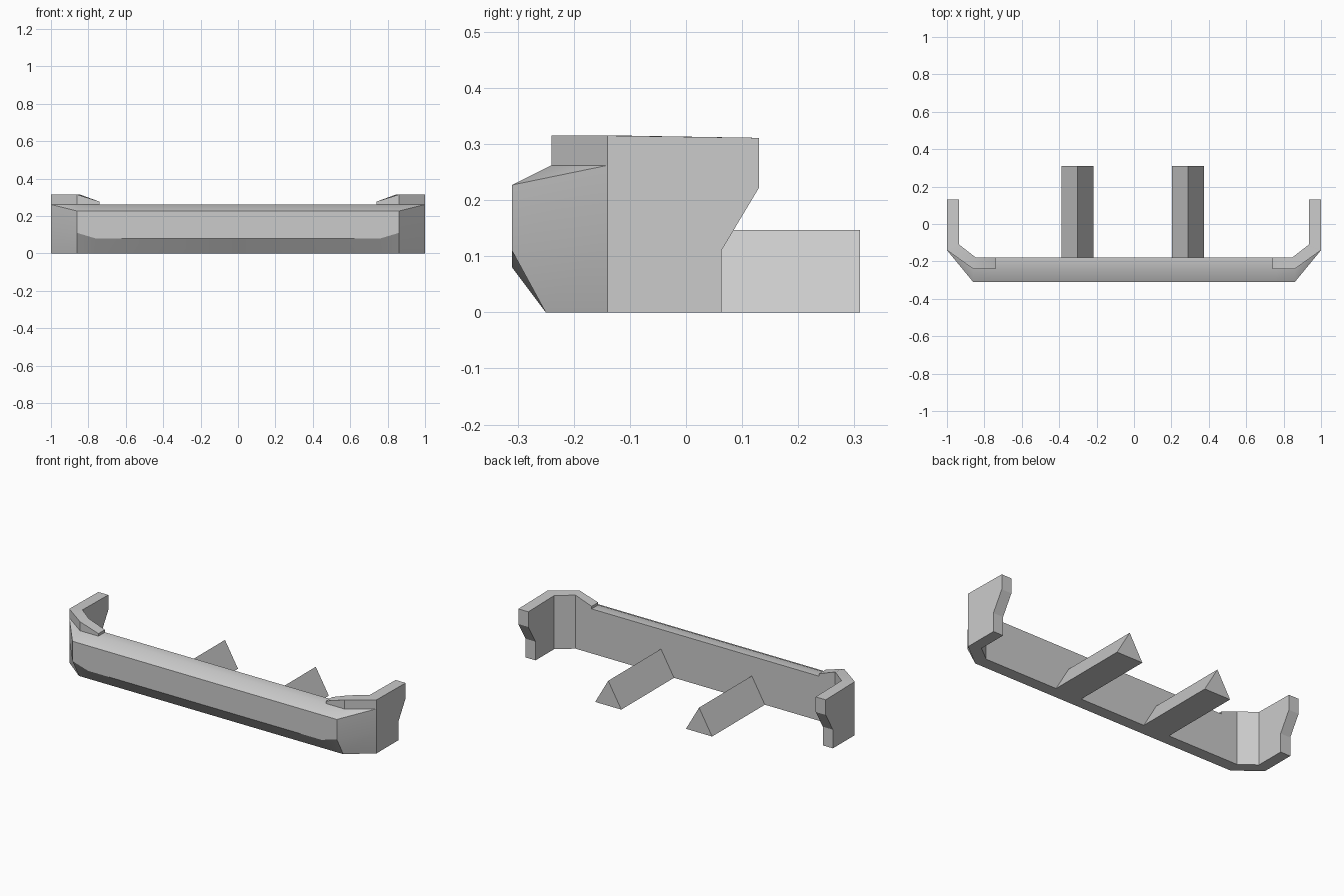
import bpy, bmesh, math

cube = bpy.data.objects.get("Cube")
if cube:
    bpy.data.objects.remove(cube, do_unlink=True)

grey = bpy.data.materials.new("plain_grey")
grey.use_nodes = True
grey.diffuse_color = (0.6, 0.6, 0.6, 1)
grey.node_tree.nodes["Principled BSDF"].inputs["Base Color"].default_value = (0.6, 0.6, 0.6, 1)


def loft(name, sections, mirror=False, cap_start=True):
    """Skin matching closed sections of (x, y, z) points."""
    bm = bmesh.new()
    rings = [[bm.verts.new(p) for p in s] for s in sections]
    n = len(rings[0])
    for a, b in zip(rings, rings[1:]):
        for i in range(n):
            j = (i + 1) % n
            bm.faces.new((a[i], a[j], b[j], b[i]))
    if cap_start:
        bm.faces.new(rings[0])
    bm.faces.new(rings[-1][::-1])
    bmesh.ops.remove_doubles(bm, verts=bm.verts[:], dist=0.0005)
    bmesh.ops.recalc_face_normals(bm, faces=bm.faces[:])
    # An open half may be turned inside out: its tip cap must face +x
    tip = max(bm.faces, key=lambda f: f.calc_center_median().x)
    if not cap_start and tip.normal.x + tip.normal.y < 0:
        bmesh.ops.reverse_faces(bm, faces=bm.faces[:])
    mesh = bpy.data.meshes.new(name)
    bm.to_mesh(mesh)
    bm.free()
    mesh.materials.append(grey)
    obj = bpy.data.objects.new(name, mesh)
    bpy.context.collection.objects.link(obj)
    for o in bpy.context.selected_objects:
        o.select_set(False)
    obj.select_set(True)
    bpy.context.view_layer.objects.active = obj
    bpy.ops.object.shade_smooth_by_angle(angle=math.radians(30))
    if mirror:
        obj.modifiers.new("Mirror", "MIRROR").use_clip = True
    return obj


TOP, LIP = 0.262, 0.315
FRONT, SHELF, BACK = -0.31, -0.24, -0.18
BEND, INNER_BEND = -0.14, -0.11
IN_X = 0.935

# Main beam, with chamfered top and bottom, wrapping round the corner
def beam_section(x, back_x, low):
    return [(back_x, BACK, 0), (x, -0.25, 0), (x, FRONT, low),
            (x, FRONT, 0.227), (x, SHELF, TOP), (back_x, BACK, TOP)]

corner_end = [(IN_X, INNER_BEND, 0), (1, BEND, 0), (1, BEND, 0.13),
              (1, BEND, TOP), (1, BEND, TOP), (IN_X, INNER_BEND, TOP)]
loft("bumper_beam",
     [beam_section(0, 0, 0.08), beam_section(0.76, 0.74, 0.08),
      beam_section(0.86, 0.845, 0.11), corner_end],
     mirror=True, cap_start=False)

# Raised lip that ramps up to the corner
def lip_section(outer, inner, top):
    return [(*outer, TOP), (*inner, TOP), (*inner, top), (*outer, top)]

loft("corner_lip",
     [lip_section((0.74, SHELF), (0.74, BACK), 0.277),
      lip_section((0.86, SHELF), (0.845, BACK), LIP),
      lip_section((1, BEND), (IN_X, INNER_BEND), LIP)], mirror=True)

# Side wing with a notched rear edge
def wing_section(x, start):
    return [(x, start, 0), (x, 0.063, 0), (x, 0.063, 0.11),
            (x, 0.13, 0.222), (x, 0.13, 0.311), (x, start, LIP)]

loft("side_wing", [wing_section(IN_X, INNER_BEND), wing_section(1, BEND)], mirror=True)

# Triangular mounting rails
for side, x in (("right", -0.302), ("left", 0.289)):
    loft(side + "_mounting_rail",
         [[(x - 0.085, y, 0), (x + 0.085, y, 0), (x, y, 0.147)] for y in (BACK, 0.31)])
